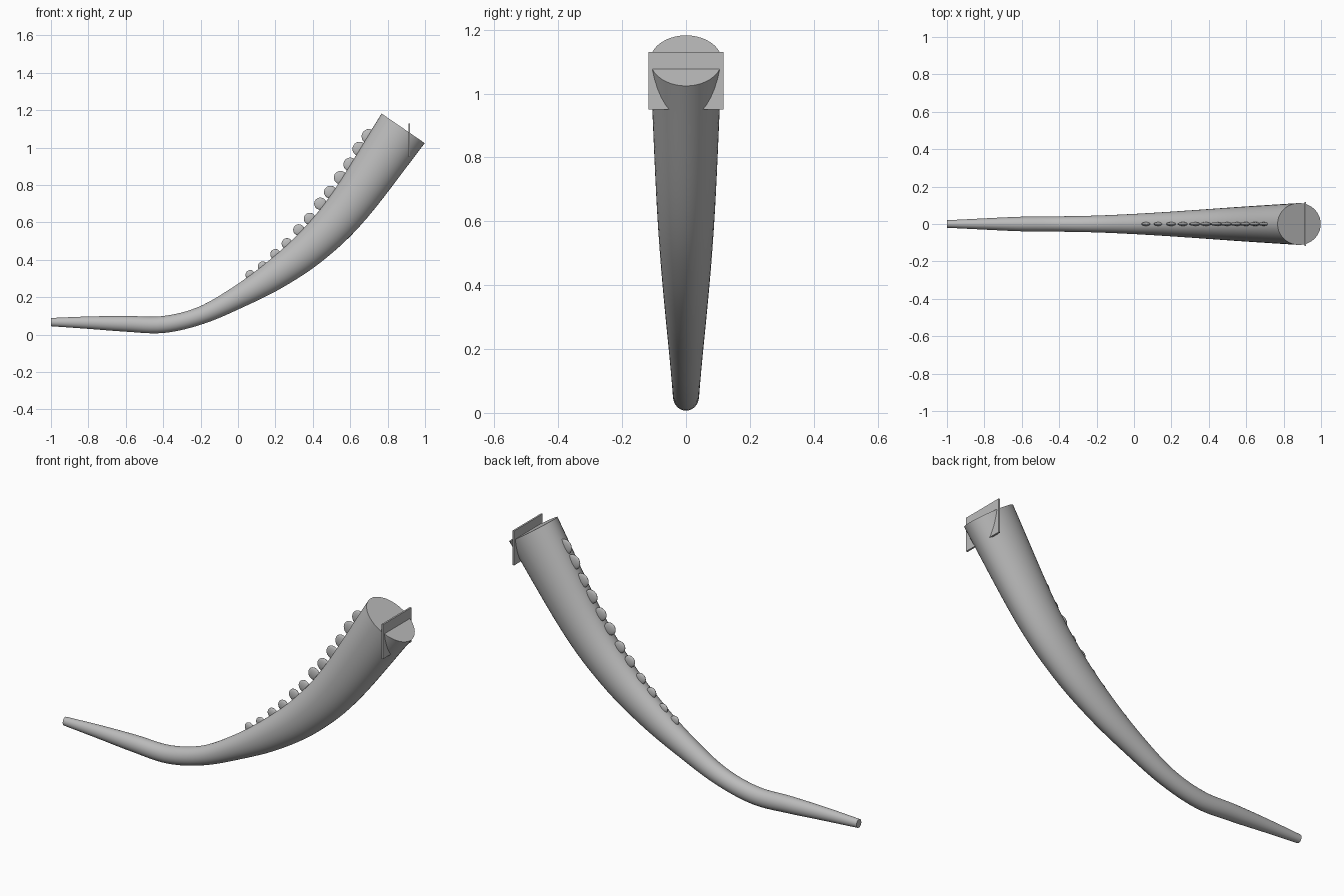
import bpy, bmesh, math
from mathutils import Vector

cube = bpy.data.objects.get("Cube")
if cube:
    bpy.data.objects.remove(cube, do_unlink=True)

grey = bpy.data.materials.new("plain grey")
grey.use_nodes = True
GREY = (0.5, 0.5, 0.5, 1)
grey.diffuse_color = GREY
grey.node_tree.nodes["Principled BSDF"].inputs["Base Color"].default_value = GREY

# Horn stations: x, z, half depth in the bend plane, half width in y
STATIONS = [(-1, .067, .022, .02), (-.8, .064, .033, .03), (-.6, .058, .042, .039),
            (-.4, .054, .045, .041), (-.2, .102, .047, .045), (0, .2, .06, .054),
            (.2, .322, .08, .066), (.4, .478, .098, .08), (.6, .695, .115, .094),
            (.883, 1.103, .14, .112)]
SIDES, STEPS = 40, 6


def finish(name, bm):
    bmesh.ops.recalc_face_normals(bm, faces=bm.faces)
    mesh = bpy.data.meshes.new(name)
    bm.to_mesh(mesh)
    bm.free()
    mesh.materials.append(grey)
    obj = bpy.data.objects.new(name, mesh)
    bpy.context.collection.objects.link(obj)
    bpy.ops.object.select_all(action='DESELECT')
    obj.select_set(True)
    bpy.context.view_layer.objects.active = obj
    bpy.ops.object.shade_smooth_by_angle(angle=math.radians(35))
    return obj


def smooth_path(points):
    """Catmull-Rom interpolation through the stations."""
    p = [Vector(q) for q in points]
    p = [2 * p[0] - p[1]] + p + [2 * p[-1] - p[-2]]
    out = []
    for a, b, c, d in zip(p, p[1:], p[2:], p[3:]):
        for i in range(STEPS):
            t = i / STEPS
            out.append((2 * b + (c - a) * t + (2 * a - 5 * b + 4 * c - d) * t ** 2
                        + (3 * b - a - 3 * c + d) * t ** 3) / 2)
    return out + [p[-2]]


# Curved tapering horn, lofted from elliptical rings
path = smooth_path(STATIONS)
bm = bmesh.new()
rings = []
for i, s in enumerate(path):
    before, after = path[max(i - 1, 0)], path[min(i + 1, len(path) - 1)]
    tangent = Vector((after[0] - before[0], 0, after[1] - before[1])).normalized()
    if i == 0:
        tangent = Vector((1, 0, 0))
    normal = Vector((-tangent.z, 0, tangent.x))
    centre = Vector((s[0], 0, s[1]))
    ring = []
    for k in range(SIDES):
        a = math.tau * k / SIDES
        ring.append(bm.verts.new(centre + normal * s[2] * math.cos(a)
                                 + Vector((0, s[3] * math.sin(a), 0))))
    rings.append(ring)
for r0, r1 in zip(rings, rings[1:]):
    for k in range(SIDES):
        n = (k + 1) % SIDES
        bm.faces.new((r0[k], r0[n], r1[n], r1[k]))
bm.faces.new(rings[0])
bm.faces.new(rings[-1])
finish("horn", bm)

# Row of flattened round bumps along the inner curve
BUMPS = [(.065, .32), (.132, .365), (.2, .43), (.262, .487), (.325, .56), (.383, .62),
         (.44, .7), (.494, .762), (.548, .84), (.6, .91), (.65, .993), (.7, 1.06)]
for i, (x, z) in enumerate(BUMPS):
    radius = .025 + .0013 * i
    bm = bmesh.new()
    bmesh.ops.create_uvsphere(bm, u_segments=24, v_segments=12, radius=1)
    bmesh.ops.scale(bm, vec=(radius, .01, radius), verts=bm.verts)
    bmesh.ops.translate(bm, vec=(x, 0, z), verts=bm.verts)
    finish(f"bump_{i + 1}", bm)

# Thin upright plate through the wide end
bm = bmesh.new()
bmesh.ops.create_cube(bm, size=1)
bmesh.ops.scale(bm, vec=(.009, .235, .18), verts=bm.verts)
bmesh.ops.translate(bm, vec=(.916, 0, 1.04), verts=bm.verts)
finish("end_plate", bm)
